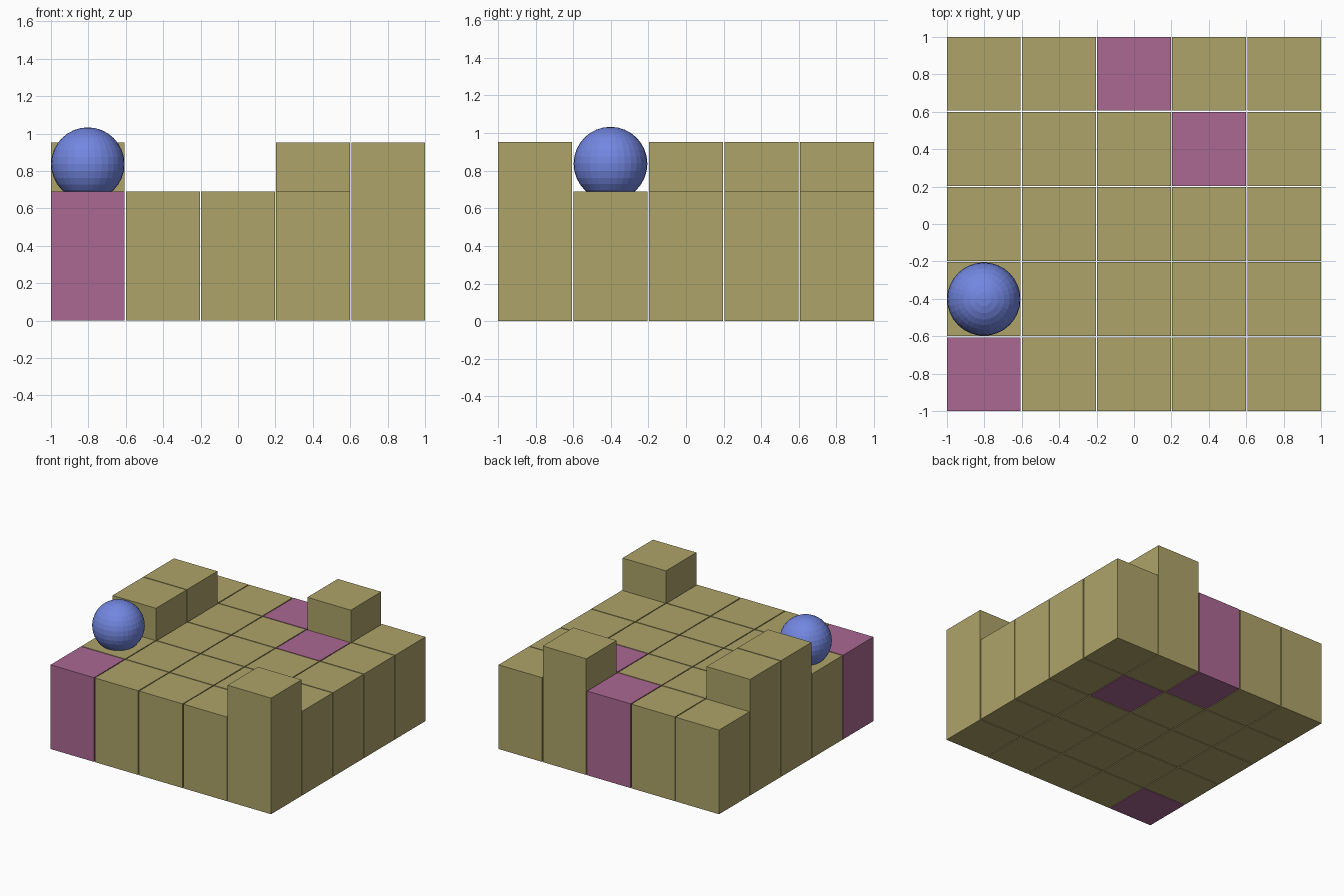
import bpy

if "Cube" in bpy.data.objects:
    bpy.data.objects.remove(bpy.data.objects["Cube"])

PITCH, SIZE = 0.4015, 0.394
LOW, HIGH = 0.69, 0.952
TALL = {(2, -2), (1, 2), (-2, 0), (-2, 1)}
PINK = {(-2, -2), (0, 2), (1, 1)}


def material(name, rgb):
    mat = bpy.data.materials.new(name)
    mat.diffuse_color = (*rgb, 1)
    mat.use_nodes = True
    mat.node_tree.nodes["Principled BSDF"].inputs["Base Color"].default_value = mat.diffuse_color
    return mat


tan = material("tan", (0.42, 0.37, 0.14))
pink = material("pink", (0.41, 0.14, 0.29))
blue = material("blue", (0.17, 0.24, 0.75))

# Five by five field of square blocks, a few raised, a few pink
for i in range(-2, 3):
    for j in range(-2, 3):
        height = HIGH if (i, j) in TALL else LOW
        bpy.ops.mesh.primitive_cube_add(size=1, location=(i * PITCH, j * PITCH, height / 2))
        block = bpy.context.object
        block.name = f"block_{i + 3}_{j + 3}"
        block.scale = (SIZE, SIZE, height)
        block.data.materials.append(pink if (i, j) in PINK else tan)

# Ball resting slightly sunk into a low block
bpy.ops.mesh.primitive_uv_sphere_add(segments=32, ring_count=16, radius=0.196,
                                     location=(-2 * PITCH, -PITCH, 0.837))
ball = bpy.context.object
ball.name = "ball"
ball.data.materials.append(blue)
